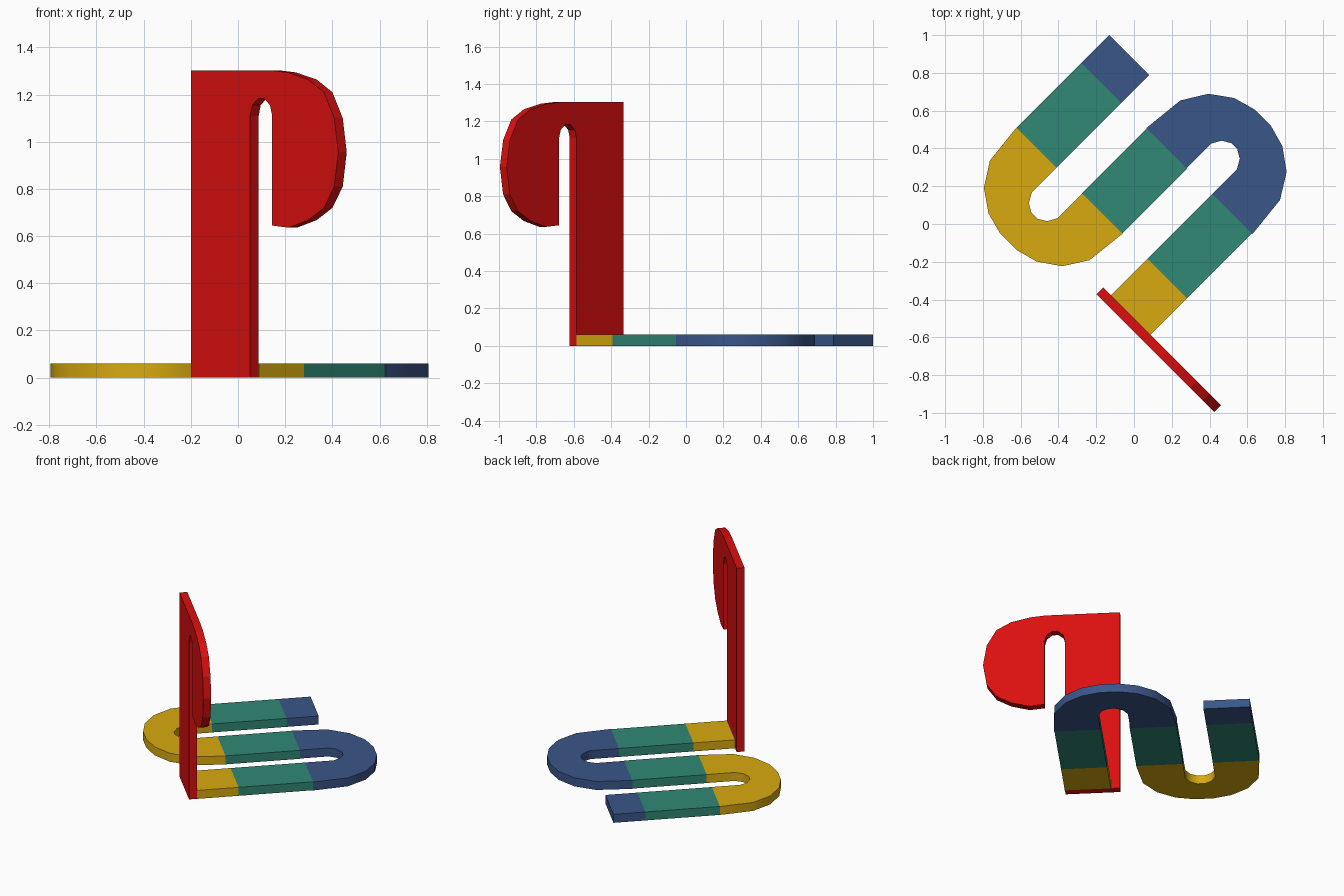
import bpy, bmesh, math
from mathutils import Vector

cube = bpy.data.objects.get("Cube")
if cube:
    bpy.data.objects.remove(cube, do_unlink=True)


def material(name, hex_code):
    srgb = [int(hex_code[i:i + 2], 16) / 255 for i in (0, 2, 4)]
    lin = [((c + 0.055) / 1.055) ** 2.4 if c > 0.04 else c / 12.92 for c in srgb]
    m = bpy.data.materials.new(name)
    m.use_nodes = True
    m.diffuse_color = (*lin, 1)
    m.node_tree.nodes["Principled BSDF"].inputs["Base Color"].default_value = (*lin, 1)
    return m


RED = material("red", "DC0F0F")
YELLOW = material("yellow", "D8AA10")
GREEN = material("green", "318876")
BLUE = material("blue", "3A5689")

# The whole model lies on diagonal axes: u runs along the strips, v across them
U = Vector((1, 1, 0)).normalized()
V = Vector((1, -1, 0)).normalized()
Z = Vector((0, 0, 1))
THICK = 0.06


def prism(name, outline, axis_a, axis_b, push, base, mat, smooth=False):
    """Extrude a flat outline given in axes a, b along the push vector."""
    bm = bmesh.new()
    face = bm.faces.new([bm.verts.new(base + axis_a * a + axis_b * b) for a, b in outline])
    new = bmesh.ops.extrude_face_region(bm, geom=[face])["geom"]
    bmesh.ops.translate(bm, vec=push, verts=[g for g in new if isinstance(g, bmesh.types.BMVert)])
    bmesh.ops.recalc_face_normals(bm, faces=bm.faces)
    mesh = bpy.data.meshes.new(name)
    bm.to_mesh(mesh)
    bm.free()
    mesh.materials.append(mat)
    obj = bpy.data.objects.new(name, mesh)
    bpy.context.collection.objects.link(obj)
    if smooth:
        bpy.ops.object.select_all(action='DESELECT')
        obj.select_set(True)
        bpy.context.view_layer.objects.active = obj
        bpy.ops.object.shade_smooth_by_angle(angle=math.radians(35))
    return obj


def strip(name, u0, u1, v0, v1, mat):
    outline = [(u0, v0), (u1, v0), (u1, v1), (u0, v1)]
    prism(name, outline, U, V, Z * THICK, Vector(), mat)


def bend(name, u, v, direction, stretch, mat):
    """U-turn: half curves (across, along) are mirrored about the middle."""
    outer = [(.397, 0), (.373, .222), (.293, .347), (.18, .425), (.06, .457)]
    inner = [(.096, 0), (.096, .185), (.068, .235), (.022, .262)]

    def mirrored(half, s):
        return [(a, b * s) for a, b in half] + [(-a, b * s) for a, b in reversed(half)]

    loop = mirrored(outer, stretch) + mirrored(inner, 1)[::-1]
    outline = [(u + direction * b, v + a) for a, b in loop]
    prism(name, outline, U, V, Z * THICK, Vector(), mat, smooth=True)


# Winding base ribbon
LOW, HIGH = -0.08, 0.405
rows = {"back": (-.80, -.501), "middle": (-.309, -.008), "front": (.18, .477)}
for row, (v0, v1) in rows.items():
    strip(row + "_green_strip", LOW, HIGH, v0, v1, GREEN)
strip("blue_ribbon_end", HIGH, .614, *rows["back"], BLUE)
strip("yellow_ribbon_end", -.352, LOW, *rows["front"], YELLOW)
bend("yellow_bend", LOW, -.404, -1, 1, YELLOW)
bend("blue_bend", HIGH, .084, 1, 1.04, BLUE)

# Upright plate: stem, narrow round-topped slot and rounded bowl
plate = [(.122, 0), (.122, 1.303), (.6, 1.303), (.70, 1.294), (.824, 1.264),
         (.918, 1.21), (.98, 1.10), (1.004, .956), (.98, .81), (.918, .72),
         (.824, .668), (.706, .636), (.608, .645),
         (.608, 1.11), (.595, 1.155), (.56, 1.183), (.522, 1.183),
         (.488, 1.155), (.476, 1.11), (.476, 0)]
prism("upright_plate", plate, V, Z, U * 0.051, U * -0.403, RED)
